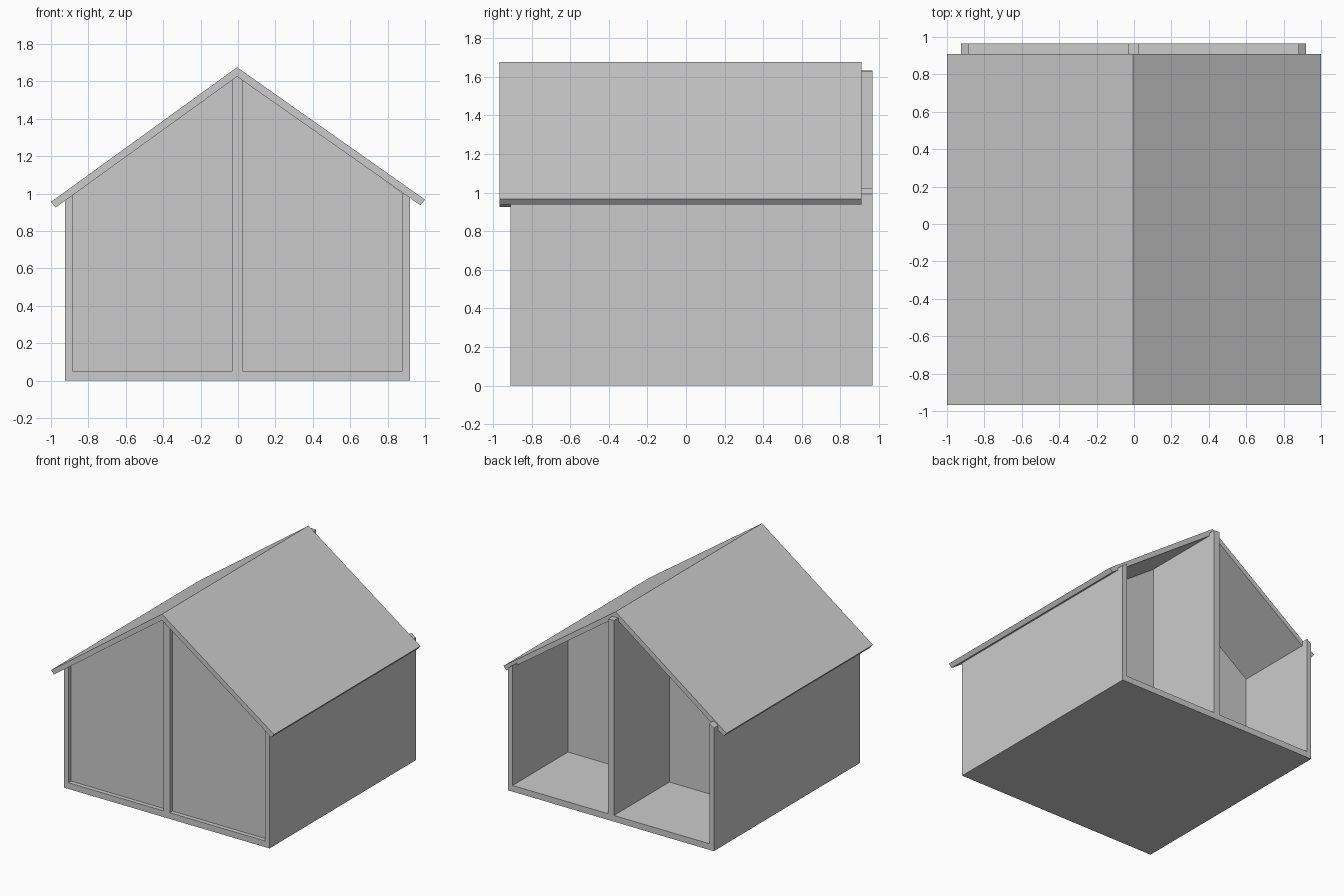
import bpy
import bmesh

cube = bpy.data.objects.get("Cube")
if cube:
    bpy.data.objects.remove(cube, do_unlink=True)

grey = bpy.data.materials.new("light grey")
grey.use_nodes = True
colour = (0.6, 0.6, 0.6, 1)
grey.diffuse_color = colour
grey.node_tree.nodes["Principled BSDF"].inputs["Base Color"].default_value = colour

FRONT, BACK = -0.91, 0.965
OUT_L, IN_L, IN_R, OUT_R = -0.925, -0.885, 0.88, 0.92
MID_L, MID_R = -0.03, 0.025
FLOOR = 0.05
RIDGE_X, RIDGE_Z, SLOPE = -0.005, 1.675, 0.715


def under(x, lift=0.0):
    """Height of the roof underside above x."""
    return RIDGE_Z - 0.05 - SLOPE * abs(x - RIDGE_X) + lift


def extrude_profile(name, profile, y0, y1):
    """Solid made by sweeping an x-z outline along y."""
    bm = bmesh.new()
    face = bm.faces.new([bm.verts.new((x, y0, z)) for x, z in profile])
    swept = bmesh.ops.extrude_face_region(bm, geom=[face])["geom"]
    moved = [v for v in swept if isinstance(v, bmesh.types.BMVert)]
    bmesh.ops.translate(bm, verts=moved, vec=(0, y1 - y0, 0))
    bmesh.ops.recalc_face_normals(bm, faces=bm.faces)
    mesh = bpy.data.meshes.new(name)
    bm.to_mesh(mesh)
    bm.free()
    mesh.materials.append(grey)
    obj = bpy.data.objects.new(name, mesh)
    bpy.context.collection.objects.link(obj)


def upright(name, x0, x1, y0, y1, z0, lift):
    """Wall or panel whose top follows the roof pitch."""
    extrude_profile(name, [(x0, z0), (x1, z0), (x1, under(x1, lift)),
                           (x0, under(x0, lift))], y0, y1)


# Floor slab, side walls and central divider
extrude_profile("floor", [(OUT_L, 0), (OUT_R, 0), (OUT_R, FLOOR), (OUT_L, FLOOR)], FRONT, BACK)
upright("right_wall", OUT_L, IN_L, FRONT, BACK, 0, 0.03)
upright("left_wall", IN_R, OUT_R, FRONT, BACK, 0, 0.03)
upright("divider", MID_L, MID_R, FRONT, BACK, 0, 0.025)

# Recessed front panels and the inner partitions of the open back rooms
for side, x0, x1 in (("right", IN_L, MID_L), ("left", MID_R, IN_R)):
    upright(side + "_front_panel", x0, x1, FRONT + 0.035, FRONT + 0.075, FLOOR, 0.01)
    upright(side + "_partition", x0, x1, 0.215, 0.255, FLOOR, 0.01)

# Pitched roof overhanging the front
extrude_profile("roof", [(-1, 0.955), (RIDGE_X, RIDGE_Z), (1, 0.967), (0.975, 0.937),
                         (RIDGE_X, RIDGE_Z - 0.05), (-0.975, 0.925)], -0.967, 0.91)
